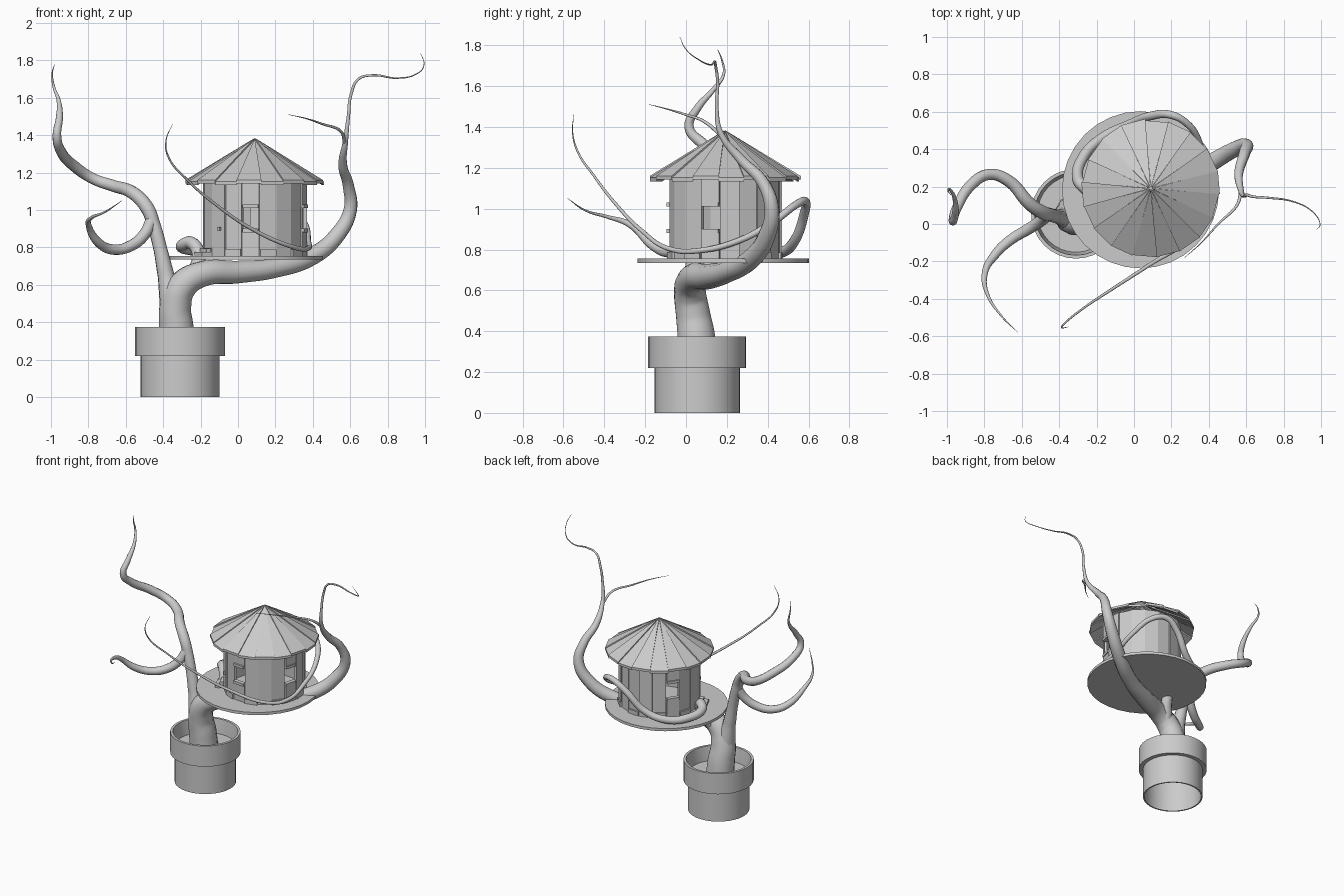
import bpy, bmesh, random
from math import radians, cos, sin, tan, pi
from mathutils import Matrix, Vector

random.seed(4)
HOUSE = Vector((0.09, 0.19, 0))
N = 18


def finish(bm, name, smooth=False):
    bmesh.ops.recalc_face_normals(bm, faces=bm.faces)
    mesh = bpy.data.meshes.new(name)
    bm.to_mesh(mesh)
    bm.free()
    ob = bpy.data.objects.new(name, mesh)
    bpy.context.collection.objects.link(ob)
    if smooth:
        bpy.ops.object.select_all(action='DESELECT')
        ob.select_set(True)
        bpy.context.view_layer.objects.active = ob
        bpy.ops.object.shade_smooth_by_angle(angle=radians(35))
    return ob


def lathe(name, profile, centre, segments):
    bm = bmesh.new()
    vs = [bm.verts.new((r, 0, z)) for r, z in profile]
    es = [bm.edges.new(p) for p in zip(vs, vs[1:])]
    bmesh.ops.spin(bm, geom=vs + es, axis=(0, 0, 1), cent=(0, 0, 0), angle=2 * pi, steps=segments)
    bmesh.ops.remove_doubles(bm, verts=bm.verts, dist=1e-4)
    bmesh.ops.translate(bm, verts=bm.verts, vec=centre)
    return finish(bm, name, True)


def wall_box(bm, deg, radius, z0, z1, width, thick):
    # box set tangentially on a circle around the house axis
    m = (Matrix.Translation(HOUSE) @ Matrix.Rotation(radians(deg), 4, 'Z')
         @ Matrix.Translation((radius, 0, (z0 + z1) / 2)) @ Matrix.Diagonal((thick, width, z1 - z0, 1)))
    bmesh.ops.create_cube(bm, size=1, matrix=m)


def branch(name, points):
    # tapered tube through (x, y, z, radius) points
    cu = bpy.data.curves.new(name, 'CURVE')
    cu.dimensions = '3D'
    cu.bevel_depth = 1
    cu.bevel_resolution = 4
    cu.resolution_u = 8
    cu.use_fill_caps = True
    sp = cu.splines.new('BEZIER')
    sp.bezier_points.add(len(points) - 1)
    for bp, (x, y, z, r) in zip(sp.bezier_points, points):
        bp.co = (x, y, z)
        bp.radius = r
        bp.handle_left_type = bp.handle_right_type = 'AUTO'
    ob = bpy.data.objects.new(name, cu)
    bpy.context.collection.objects.link(ob)
    bpy.ops.object.select_all(action='DESELECT')
    ob.select_set(True)
    bpy.context.view_layer.objects.active = ob
    bpy.ops.object.convert(target='MESH')


# pot (open bottom), soil and platform
POT = (-0.31, 0.055, 0)
lathe("pot", [(0.21, 0), (0.21, 0.22), (0.24, 0.22), (0.24, 0.375), (0.222, 0.375),
              (0.2, 0.22), (0.2, 0), (0.21, 0)], POT, 32)
lathe("soil", [(0.0, 0.27), (0.206, 0.27)], POT, 32)
lathe("platform", [(0, 0.735), (0.42, 0.735), (0.42, 0.755), (0, 0.755)], (0.035, 0.183, 0), 32)

# trunk and the main limb passing under the platform
branch("main_limb", [
    (-0.32, 0.06, 0.2, .1), (-0.33, 0.05, 0.375, .095), (-0.335, 0.035, 0.48, .087), (-0.30, 0.02, 0.59, .08),
    (-0.2, 0.03, 0.655, .07), (0, 0.11, 0.668, .062), (0.2, 0.2, 0.69, .053), (0.4, 0.32, 0.755, .048),
    (0.53, 0.395, 0.865, .043), (0.6, 0.42, 1.0, .036), (0.59, 0.375, 1.13, .03), (0.56, 0.27, 1.24, .024),
    (0.575, 0.17, 1.37, .014), (0.59, 0.15, 1.5, .009), (0.605, 0.155, 1.62, .008), (0.645, 0.145, 1.7, .007),
    (0.72, 0.14, 1.72, .006), (0.85, 0.12, 1.705, .004), (0.95, 0.07, 1.725, .003),
    (0.995, 0.0, 1.78, .002), (0.975, -0.03, 1.84, .001)])
branch("upper_twig", [
    (0.572, 0.18, 1.35, .01), (0.55, 0.1, 1.42, .008), (0.45, 0.0, 1.46, .006),
    (0.36, -0.1, 1.49, .003), (0.27, -0.18, 1.51, .001)])

# left limb and its curling side branch
branch("left_limb", [
    (-0.35, 0.03, 0.5, .07), (-0.385, 0.035, 0.65, .045), (-0.415, 0.04, 0.79, .037), (-0.45, 0.05, 0.92, .036),
    (-0.485, 0.06, 1.01, .037), (-0.56, 0.11, 1.09, .035), (-0.67, 0.23, 1.13, .032), (-0.77, 0.265, 1.165, .03),
    (-0.87, 0.21, 1.23, .03), (-0.95, 0.08, 1.32, .027), (-0.968, 0.015, 1.4, .023), (-0.955, 0.055, 1.49, .019),
    (-0.96, 0.14, 1.59, .011), (-0.985, 0.185, 1.66, .007), (-0.993, 0.175, 1.73, .004), (-0.98, 0.155, 1.78, .001)])
branch("left_side_branch", [
    (-0.46, 0.05, 0.95, .032), (-0.5, 0.015, 0.87, .031), (-0.57, -0.03, 0.81, .03), (-0.66, -0.085, 0.788, .028),
    (-0.74, -0.16, 0.82, .025), (-0.8, -0.28, 0.925, .015), (-0.78, -0.385, 0.96, .009),
    (-0.71, -0.49, 0.99, .005), (-0.62, -0.58, 1.05, .001)])

# branch that pierces the platform and winds round the house
branch("winding_branch", [
    (-0.25, 0.05, 0.62, .045), (-0.21, 0.13, 0.76, .036), (-0.25, 0.18, 0.825, .033), (-0.3, 0.24, 0.81, .031),
    (-0.27, 0.36, 0.79, .029), (-0.17, 0.46, 0.785, .027), (-0.03, 0.53, 0.84, .025), (0.1, 0.58, 0.98, .023),
    (0.19, 0.585, 1.035, .021), (0.28, 0.54, 1.02, .019), (0.355, 0.42, 0.93, .017), (0.375, 0.25, 0.84, .015),
    (0.37, 0.05, 0.793, .013), (0.3, -0.07, 0.8, .012), (0.08, -0.22, 0.895, .01), (-0.12, -0.35, 1.03, .008),
    (-0.27, -0.45, 1.16, .006), (-0.375, -0.535, 1.29, .005), (-0.385, -0.555, 1.37, .003), (-0.35, -0.55, 1.46, .001)])

# plank walls with three one-plank windows
walls, trim = bmesh.new(), bmesh.new()
for k in range(N):
    a = -95 + k * 360 / N
    r = 0.262 + random.uniform(-.006, .006)
    z0 = 0.755
    if k in (0, 4, 12):
        wall_box(walls, a, r, z0, 0.885, 0.09, 0.02)
        wall_box(walls, a, r, 1.025, 1.16, 0.09, 0.02)
        for z in (0.89, 1.02):
            wall_box(trim, a, 0.268, z - .01, z + .01, 0.085, 0.03)
    else:
        wall_box(walls, a, r, z0, 1.16, 0.094, 0.02)
    if k % 2:
        wall_box(trim, a, 0.27, z0, 0.79 + random.uniform(-.01, .01), 0.09, 0.02)
finish(walls, "wall_planks")
wall_box(trim, 228, 0.282, 0.89, 0.91, 0.015, 0.02)   # door knob
wall_box(trim, 205, 0.3, 0.755, 0.775, 0.1, 0.07)     # door steps
wall_box(trim, 205, 0.285, 0.775, 0.795, 0.08, 0.04)
finish(trim, "window_bars_and_step")

# roof of wedge boards, alternate ones raised
roof = bmesh.new()
half = pi / N
for k in range(N):
    a = radians(5) + k * 2 * half
    lift = 0.008 if k % 2 else 0.0
    w = half * (1.04 if k % 2 else 0.98)
    R = 0.37 + random.uniform(-.006, .004)
    rings = []
    for dz in (0.0, -0.018):
        rings.append([roof.verts.new(HOUSE + Vector((r * cos(a + s), r * sin(a + s), z + dz + lift)))
                      for r, s, z in ((0.004, 0, 1.375), (R, -w, 1.152), (R, w, 1.152))])
    top, low = rings
    roof.faces.new(top)
    roof.faces.new(low[::-1])
    for i in range(3):
        j = (i + 1) % 3
        roof.faces.new((top[i], low[i], low[j], top[j]))
finish(roof, "roof_boards")
